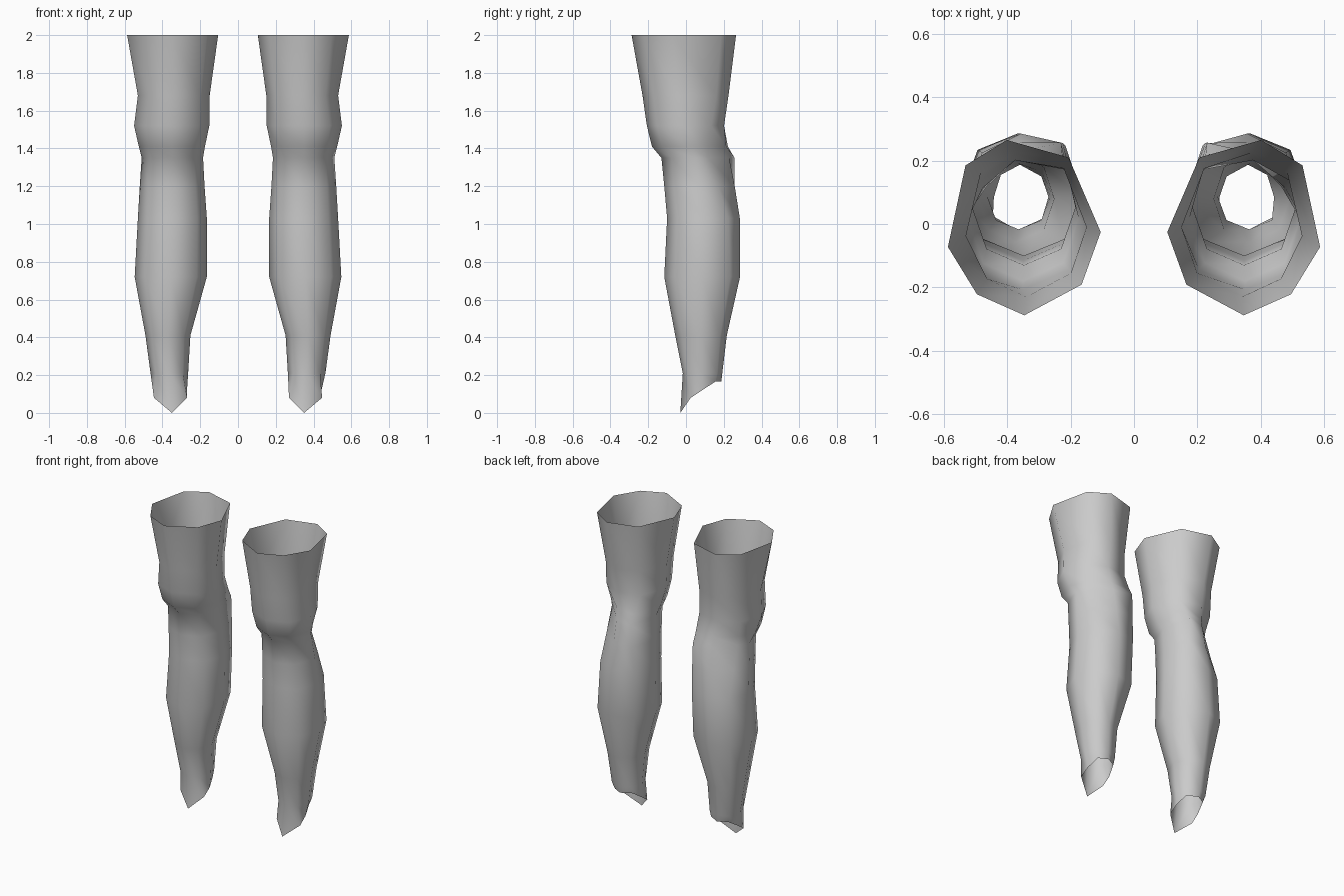
import bpy, bmesh

# Octagonal cross-sections in unit space: front, then round via the outer side
CALF = [(0, -1), (.72, -.72), (1, 0), (.72, .74), (.05, 1), (-.72, .74), (-1, 0), (-.72, -.72)]
THIGH = [(0, -1), (.62, -.76), (1, -.22), (.77, .71), (.23, 1), (-.58, .8), (-1, -.05), (-.75, -.65)]

# z, inner x, outer x, front y, back y, thigh blend, hamstring skew to the inner side
RINGS = [
    (2.00, .105, .587, -.288, .265, 1, 0),
    (1.68, .15, .53, -.23, .225, .7, 0),
    (1.52, .152, .55, -.207, .205, .4, .03),
    (1.41, .175, .525, -.18, .22, .1, .10),
    (1.35, .185, .51, -.13, .235, 0, .13),
    (1.20, .177, .52, -.115, .262, 0, .08),
    (1.03, .165, .53, -.10, .286, 0, .02),
    (0.72, .165, .547, -.115, .286, 0, 0),
    (0.41, .252, .49, -.057, .216, 0, 0),
    (0.21, .264, .463, -.017, .192, 0, 0),
]

# Slanted open ankle hem, pointed at the front
HEM = [(.35, -.03, 0), (.445, .025, .08), (.442, .085, .12), (.42, .155, .165),
       (.36, .187, .165), (.292, .15, .165), (.27, .085, .12), (.27, .025, .08)]


def ring_points(z, x0, x1, y0, y1, blend, skew):
    pts = []
    for (cu, cv), (tu, tv) in zip(CALF, THIGH):
        u, v = cu + (tu - cu) * blend, cv + (tv - cv) * blend
        pts.append(((x0 + x1) / 2 + u * (x1 - x0) / 2,
                    (y0 + y1) / 2 + v * (y1 - y0) / 2 - skew * u * max(v, 0), z))
    return pts


def make_leg(name, side):
    bm = bmesh.new()
    loops = [[bm.verts.new((side * x, y, z)) for x, y, z in pts]
             for pts in [ring_points(*r) for r in RINGS] + [HEM]]
    for a, b in zip(loops, loops[1:]):
        for i in range(8):
            j = (i + 1) % 8
            quad = [a[i], b[i], b[j], a[j]]
            f = bm.faces.new(quad if side > 0 else quad[::-1])
            f.smooth = True
    mesh = bpy.data.meshes.new(name)
    bm.to_mesh(mesh)
    bm.free()
    bpy.context.collection.objects.link(bpy.data.objects.new(name, mesh))


# Mirrored pair of open leg tubes
make_leg("right_leg", 1)
make_leg("left_leg", -1)
